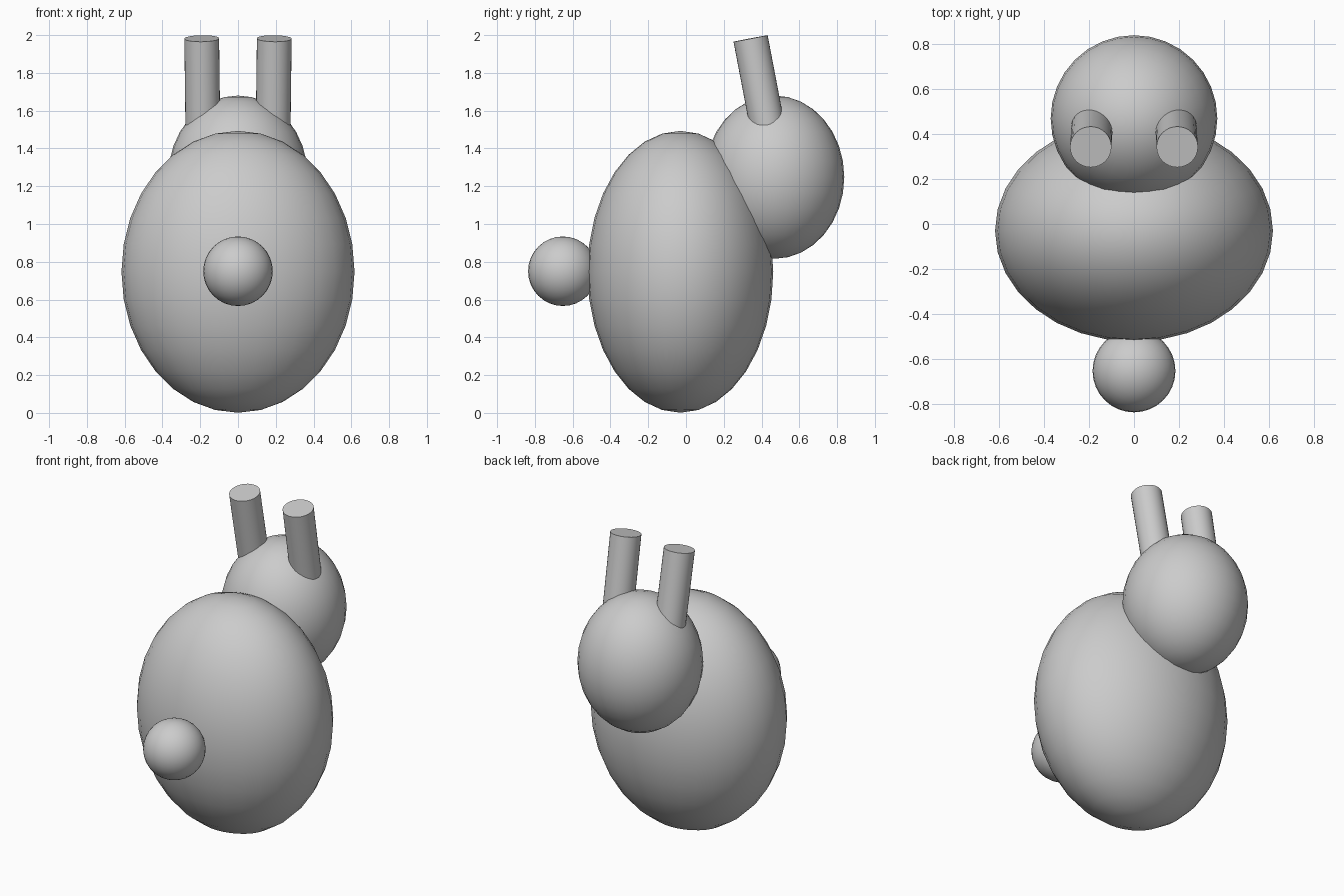
import bpy
import math
from mathutils import Vector, Euler

if "Cube" in bpy.data.objects:
    bpy.data.objects.remove(bpy.data.objects["Cube"])


def smooth(obj):
    bpy.ops.object.shade_smooth_by_angle(angle=math.radians(40))
    return obj


def ellipsoid(name, center, radii):
    bpy.ops.mesh.primitive_uv_sphere_add(segments=32, ring_count=16, radius=1, location=center)
    obj = bpy.context.object
    obj.name = name
    obj.scale = radii
    bpy.ops.object.transform_apply(location=False, rotation=False, scale=True)
    return smooth(obj)


def ear(name, side):
    # Cylinder hung from its top centre, leaning back and slightly outward
    top = Vector((0.192 * side, 0.342, 1.982))
    length = 0.62
    rot = Euler((math.radians(10.8), math.radians(0.7) * side, 0))
    axis = rot.to_matrix() @ Vector((0, 0, 1))
    bpy.ops.mesh.primitive_cylinder_add(vertices=32, radius=0.092, depth=length,
                                        location=top - axis * length / 2, rotation=rot)
    obj = bpy.context.object
    obj.name = name
    return smooth(obj)


# Body, head and tail
ellipsoid("body", (0, -0.03, 0.747), (0.617, 0.492, 0.746))
ellipsoid("head", (0, 0.468, 1.248), (0.37, 0.37, 0.432))
ellipsoid("tail", (0, -0.652, 0.75), (0.184, 0.184, 0.184))

# Pair of ears
for side, label in ((-1, "left"), (1, "right")):
    ear(f"{label}_ear", side)
